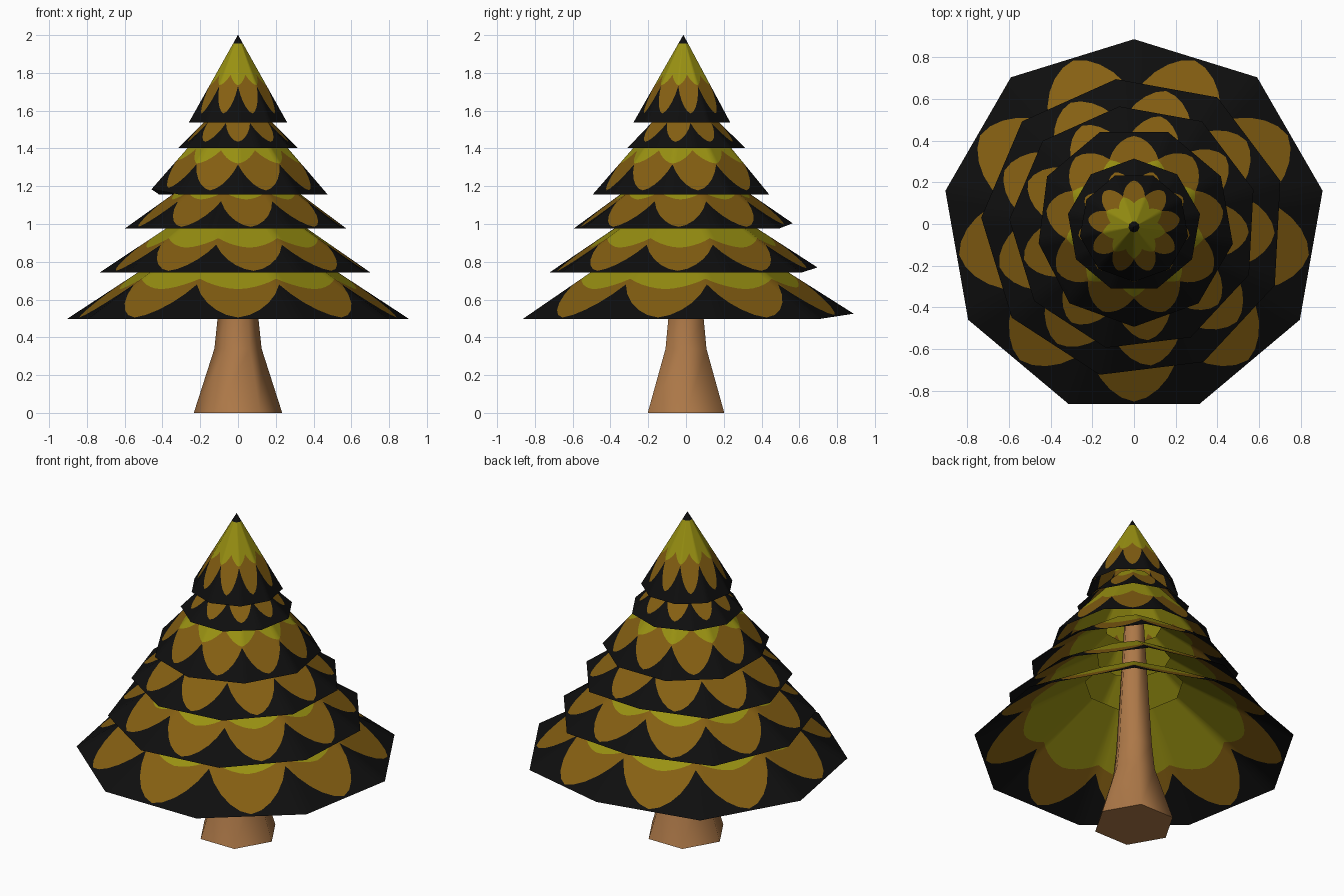
import bpy, bmesh, math
from mathutils import Vector

if "Cube" in bpy.data.objects:
    bpy.data.objects.remove(bpy.data.objects["Cube"])


def material(name, rgb):
    m = bpy.data.materials.new(name)
    m.diffuse_color = (*rgb, 1)
    m.use_nodes = True
    m.node_tree.nodes["Principled BSDF"].inputs["Base Color"].default_value = m.diffuse_color
    return m


BLACK = material("black_needles", (0.0045, 0.0045, 0.0045))
BROWN = material("ochre_scales", (0.235, 0.115, 0.006))
YELLOW = material("olive_yellow", (0.32, 0.285, 0.006))
BARK = material("bark", (0.42, 0.19, 0.065))
SIDES, COLS = 9, 10


def finish(bm, name, mats, angle):
    bmesh.ops.remove_doubles(bm, verts=bm.verts, dist=0.0004)
    me = bpy.data.meshes.new(name)
    bm.to_mesh(me)
    bm.free()
    ob = bpy.data.objects.new(name, me)
    bpy.context.collection.objects.link(ob)
    for m in mats:
        me.materials.append(m)
    bpy.ops.object.select_all(action='DESELECT')
    ob.select_set(True)
    bpy.context.view_layer.objects.active = ob
    bpy.ops.object.shade_smooth_by_angle(angle=math.radians(angle))
    return ob


def tier(name, z0, r0, z1, r1, rot, cy, lifted, brown, yellow, tip=None):
    """Open nine-sided skirt; each facet is cut along the scalloped colour lines.
    brown, yellow = height of the line at facet middle and at facet corner."""
    low, top = [], []
    for k in range(SIDES):
        a = math.radians(90 + rot + 40 * k)
        d = Vector((math.cos(a), math.sin(a), 0))
        up = k == lifted
        low.append(d * r0 * (0.965 if up else 1) + Vector((0, cy, z0 + (0.028 if up else 0))))
        top.append(d * r1 + Vector((0, cy, z1)))
    bm = bmesh.new()

    def column(k, i):
        j, f = (k + 1) % SIDES, i / COLS
        u = abs(2 * f - 1)
        a, b = low[k].lerp(low[j], f), top[k].lerp(top[j], f)
        zb = brown[0] + (brown[1] - brown[0]) * u ** 1.6
        # the yellow lobe sits either over the scale or over the gap
        w = u if yellow[1] > yellow[0] else 1 - u
        zy = min(yellow) + abs(yellow[1] - yellow[0]) * w ** 1.6
        levels = [z0, zb, max(zy, zb + 0.004)] + ([tip] if tip else []) + [z1]
        return [bm.verts.new(a.lerp(b, (z - z0) / (z1 - z0))) for z in levels]

    for k in range(SIDES):
        cols = [column(k, i) for i in range(COLS + 1)]
        for p, q in zip(cols, cols[1:]):
            for n in range(len(p) - 1):
                f = bm.faces.new((p[n], q[n], q[n + 1], p[n + 1]))
                f.material_index = (0, 1, 2, 0)[n]
    return finish(bm, name, (BLACK, BROWN, YELLOW), 50)


# foliage skirts, bottom to top
tier("skirt_1", 0.497, 0.92, 0.91, 0.28, 0, 0, 0, (0.505, 0.68), (0.655, 0.71))
tier("skirt_2", 0.742, 0.735, 1.09, 0.21, 7, -0.008, 0, (0.752, 0.89), (0.875, 0.925))
tier("skirt_3", 0.976, 0.60, 1.29, 0.16, 7, -0.01, 0, (0.985, 1.12), (1.13, 1.17))
tier("skirt_4", 1.156, 0.482, 1.56, 0.13, 20, -0.012, 2, (1.178, 1.315), (1.39, 1.32))
tier("skirt_5", 1.402, 0.322, 1.62, 0.10, 0, -0.008, None, (1.435, 1.535), (1.55, 1.58))
tier("skirt_6", 1.538, 0.264, 2.0, 0.001, 20, -0.014, None, (1.585, 1.73), (1.79, 1.735), 1.955)

# hexagonal tapering trunk with flared base
bm = bmesh.new()
rings = []
for z, r in ((0, 0.234), (0.34, 0.125), (0.5, 0.108), (1.3, 0.06)):
    rings.append([bm.verts.new((r * math.cos(k * math.pi / 3), r * math.sin(k * math.pi / 3), z))
                  for k in range(6)])
for p, q in zip(rings, rings[1:]):
    for k in range(6):
        j = (k + 1) % 6
        bm.faces.new((p[k], p[j], q[j], q[k]))
bm.faces.new(rings[0][::-1])
bm.faces.new(rings[-1])
finish(bm, "trunk", (BARK,), 65)
